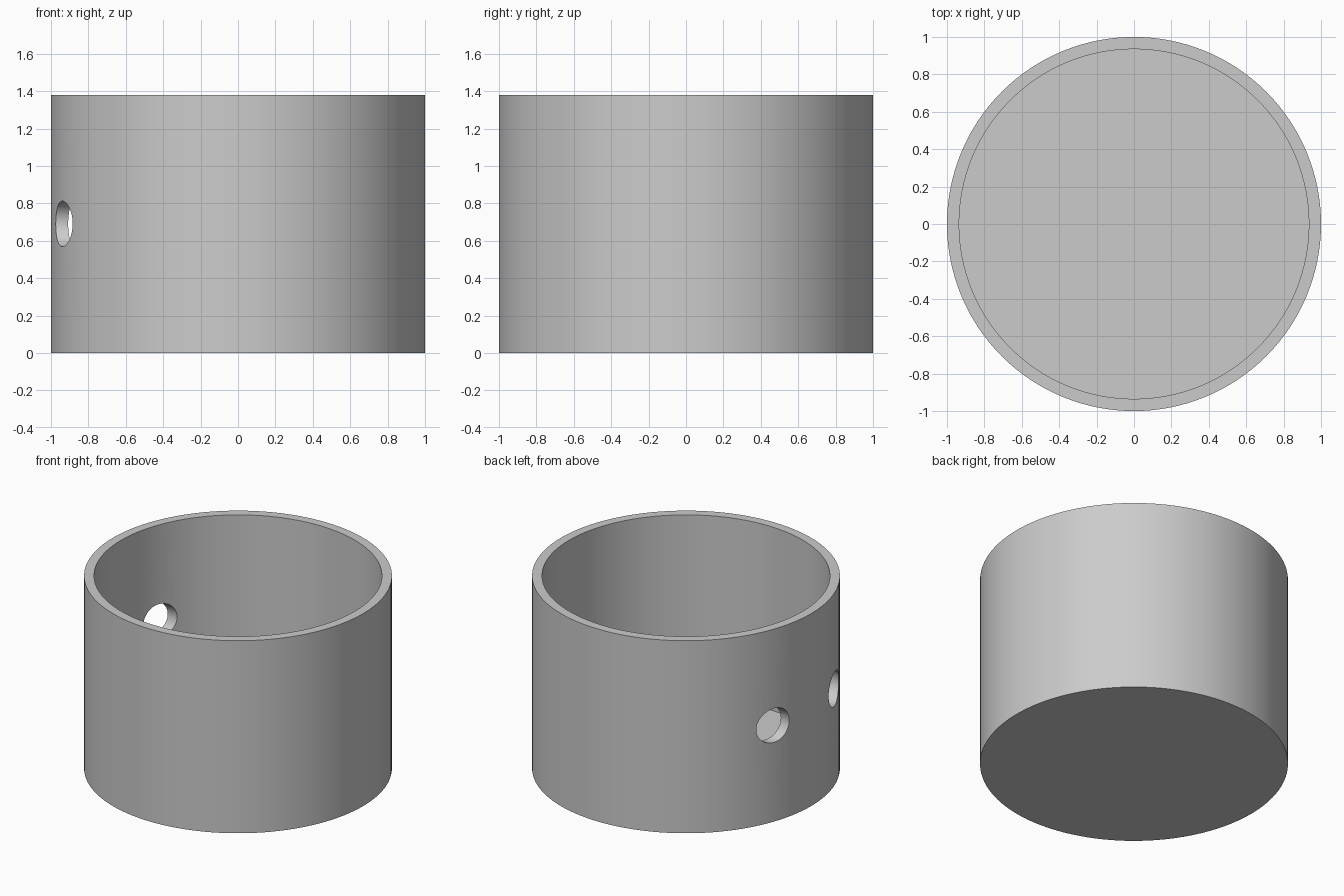
import bpy
import math

cube = bpy.data.objects.get("Cube")
if cube:
    bpy.data.objects.remove(cube, do_unlink=True)

HEIGHT = 1.38
OUTER = 1.0
WALL = 0.065
HOLE_RADIUS = 0.122
HOLE_Y = 0.345
HOLE_Z = HEIGHT / 2

# Plain grey for the whole cup
grey = bpy.data.materials.new("light_grey")
grey.use_nodes = True
colour = (0.6, 0.6, 0.6, 1)
grey.diffuse_color = colour
grey.node_tree.nodes["Principled BSDF"].inputs["Base Color"].default_value = colour


def cylinder(name, radius, depth, location, rotation=(0, 0, 0), sides=128):
    bpy.ops.mesh.primitive_cylinder_add(vertices=sides, radius=radius, depth=depth,
                                        location=location, rotation=rotation)
    obj = bpy.context.object
    obj.name = name
    obj.data.materials.append(grey)
    return obj


def cut(target, cutter):
    mod = target.modifiers.new("cut", "BOOLEAN")
    mod.operation = "DIFFERENCE"
    mod.solver = "EXACT"
    mod.object = cutter
    bpy.context.view_layer.objects.active = target
    bpy.ops.object.modifier_apply(modifier=mod.name)
    bpy.data.objects.remove(cutter, do_unlink=True)


# Round cup body with a closed floor
cup = cylinder("cup_body", OUTER, HEIGHT, (0, 0, HEIGHT / 2))

# Hollow inside, open at the top
cut(cup, cylinder("hollow_cutter", OUTER - WALL, HEIGHT, (0, 0, HEIGHT / 2 + WALL)))

# Two parallel holes drilled through one side wall
for side in (-1, 1):
    cut(cup, cylinder("hole_cutter", HOLE_RADIUS, 0.7, (-0.95, side * HOLE_Y, HOLE_Z),
                      (0, math.pi / 2, 0), 48))

# Smooth walls with crisp rims
bpy.ops.object.select_all(action="DESELECT")
cup.select_set(True)
bpy.context.view_layer.objects.active = cup
bpy.ops.object.shade_smooth_by_angle(angle=math.radians(30))
